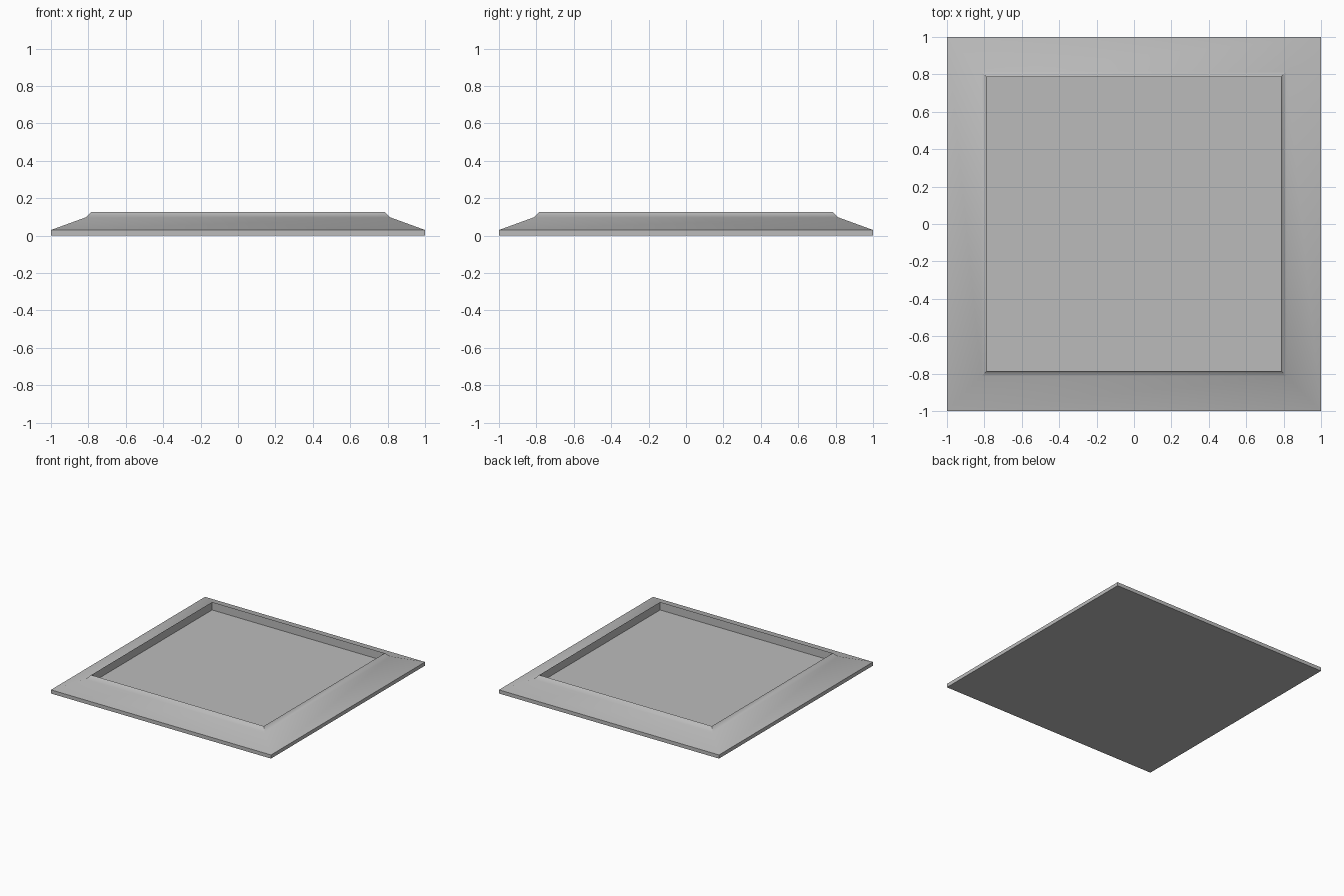
import bpy
import bmesh
import math

cube = bpy.data.objects.get("Cube")
if cube:
    bpy.data.objects.remove(cube, do_unlink=True)

# Single plain grey
grey = bpy.data.materials.new("plain_grey")
grey.use_nodes = True
colour = (0.5, 0.5, 0.5, 1)
grey.diffuse_color = colour
grey.node_tree.nodes["Principled BSDF"].inputs["Base Color"].default_value = colour

# Section from base edge, up the bevelled rim, down to the recessed floor
profile = [(1, 0), (1, 0.03), (0.815, 0.097), (0.785, 0.127), (0.785, 0.062)]
corners = [(1, 1), (-1, 1), (-1, -1), (1, -1)]

bm = bmesh.new()
rings = [[bm.verts.new((sx * r, sy * r, z)) for sx, sy in corners]
         for r, z in profile]
for low, high in zip(rings, rings[1:]):
    for i in range(4):
        j = (i + 1) % 4
        bm.faces.new((low[i], low[j], high[j], high[i]))

# Underside and tray floor
bm.faces.new(rings[0][::-1])
bm.faces.new(rings[-1])
bmesh.ops.recalc_face_normals(bm, faces=bm.faces)

mesh = bpy.data.meshes.new("square_tray")
bm.to_mesh(mesh)
bm.free()
mesh.materials.append(grey)
tray = bpy.data.objects.new("square_tray", mesh)
bpy.context.collection.objects.link(tray)

# Soft bevel shading with crisp rim edges
bpy.ops.object.select_all(action="DESELECT")
tray.select_set(True)
bpy.context.view_layer.objects.active = tray
bpy.ops.object.shade_smooth_by_angle(angle=math.radians(30))
